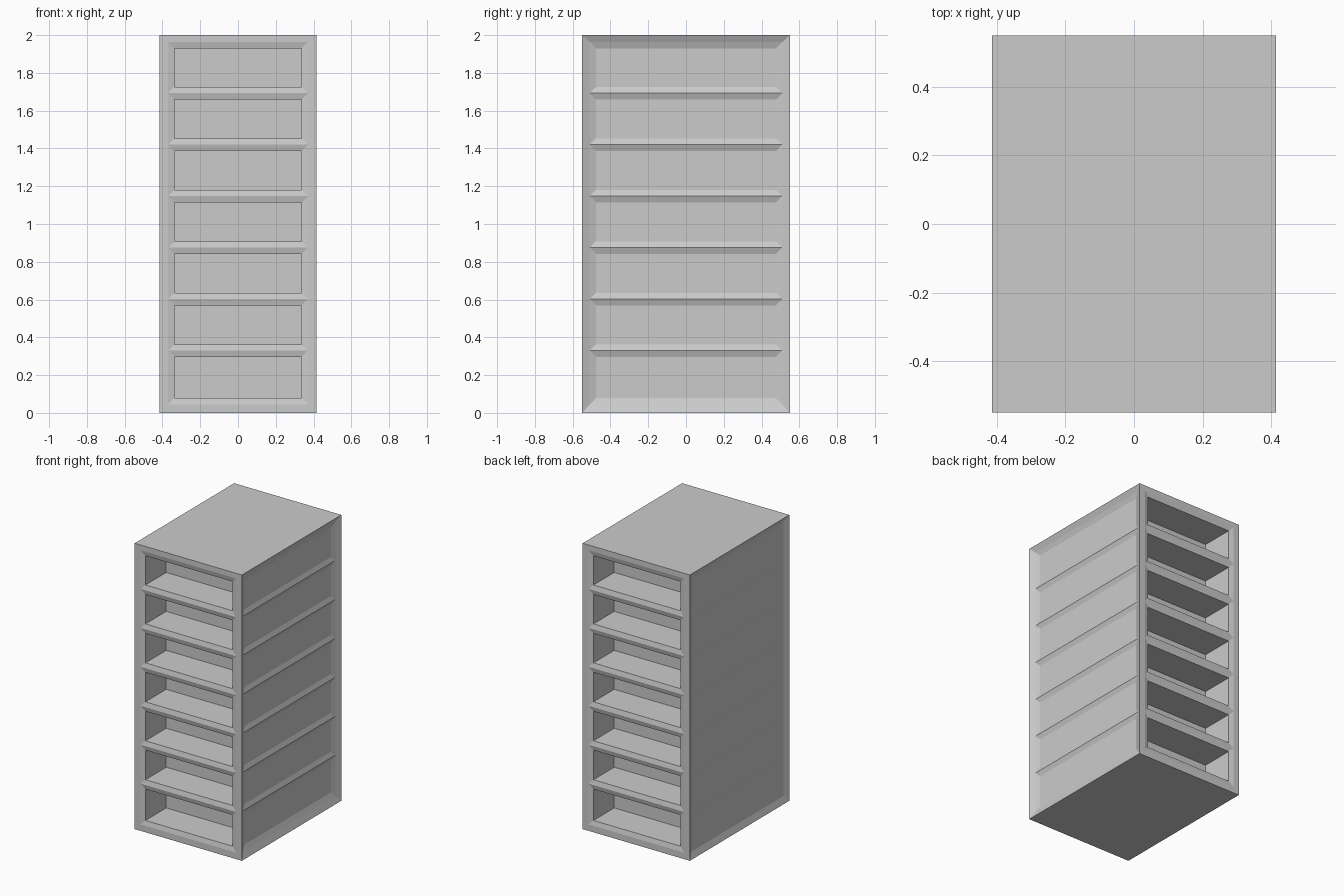
import bpy
import bmesh
import math
from mathutils import Matrix, Vector

if "Cube" in bpy.data.objects:
    bpy.data.objects.remove(bpy.data.objects["Cube"])

HALF_X, HALF_Y, HEIGHT = 0.415, 0.55, 2.0
BEVEL = 0.033            # half width of the ridges between the bays
BAYS = 7
# Ridge heights, with the frame edges at both ends
LEVELS = [0.045] + [0.33 + 0.2725 * k for k in range(BAYS - 1)] + [1.963]

grey = bpy.data.materials.new("plain_grey")
grey.use_nodes = True
COLOUR = (0.6, 0.6, 0.6, 1)
grey.diffuse_color = COLOUR
grey.node_tree.nodes["Principled BSDF"].inputs["Base Color"].default_value = COLOUR


def rect(half_width, low, high, depth):
    """Rectangle on a wall, anticlockwise from outside."""
    return [Vector((x, depth, z)) for x, z in
            ((-half_width, low), (half_width, low), (half_width, high), (-half_width, high))]


def face(bm, points):
    bm.faces.new([bm.verts.new(p) for p in points])


def ring(bm, outer, inner):
    """Four mitred faces between two rectangles."""
    for i in range(4):
        j = (i + 1) % 4
        face(bm, (outer[i], outer[j], inner[j], inner[i]))


def finish(bm, name):
    bmesh.ops.remove_doubles(bm, verts=bm.verts, dist=0.0001)
    mesh = bpy.data.meshes.new(name)
    bm.to_mesh(mesh)
    bm.free()
    mesh.materials.append(grey)
    obj = bpy.data.objects.new(name, mesh)
    bpy.context.collection.objects.link(obj)


def wall(name, turn, half_width, distance, margin, ridge_depth, panel_depth, bay_depth=0):
    """Framed wall with ridges between seven panels or open bays."""
    bm = bmesh.new()
    mid = half_width - margin
    ring(bm, rect(half_width, 0, HEIGHT, 0), rect(mid, LEVELS[0], LEVELS[-1], ridge_depth))
    for low, high in zip(LEVELS, LEVELS[1:]):
        area = (mid - BEVEL, low + BEVEL, high - BEVEL)
        panel = rect(*area, panel_depth)
        ring(bm, rect(mid, low, high, ridge_depth), panel)
        if bay_depth:
            back = rect(*area, panel_depth + bay_depth)
            ring(bm, panel, back)
            panel = back
        face(bm, panel)
    place = Matrix.Rotation(math.radians(turn), 4, "Z") @ Matrix.Translation((0, -distance, 0))
    bm.transform(place)
    finish(bm, name)


# Open bays front and back, ridged panels on the sides
wall("front_bays", 0, HALF_X, HALF_Y, 0.045, 0, 0.008, 0.23)
wall("back_bays", 180, HALF_X, HALF_Y, 0.045, 0, 0.008, 0.23)
wall("left_side", 90, HALF_Y, HALF_X, 0.04, 0.018, 0.03)
wall("right_side", -90, HALF_Y, HALF_X, 0.04, 0.016, 0.019)

# Flat top and bottom
for name, z, order in (("top", HEIGHT, 1), ("bottom", 0, -1)):
    bm = bmesh.new()
    corners = [(-HALF_X, -HALF_Y, z), (HALF_X, -HALF_Y, z), (HALF_X, HALF_Y, z), (-HALF_X, HALF_Y, z)]
    face(bm, corners[::order])
    finish(bm, name)
